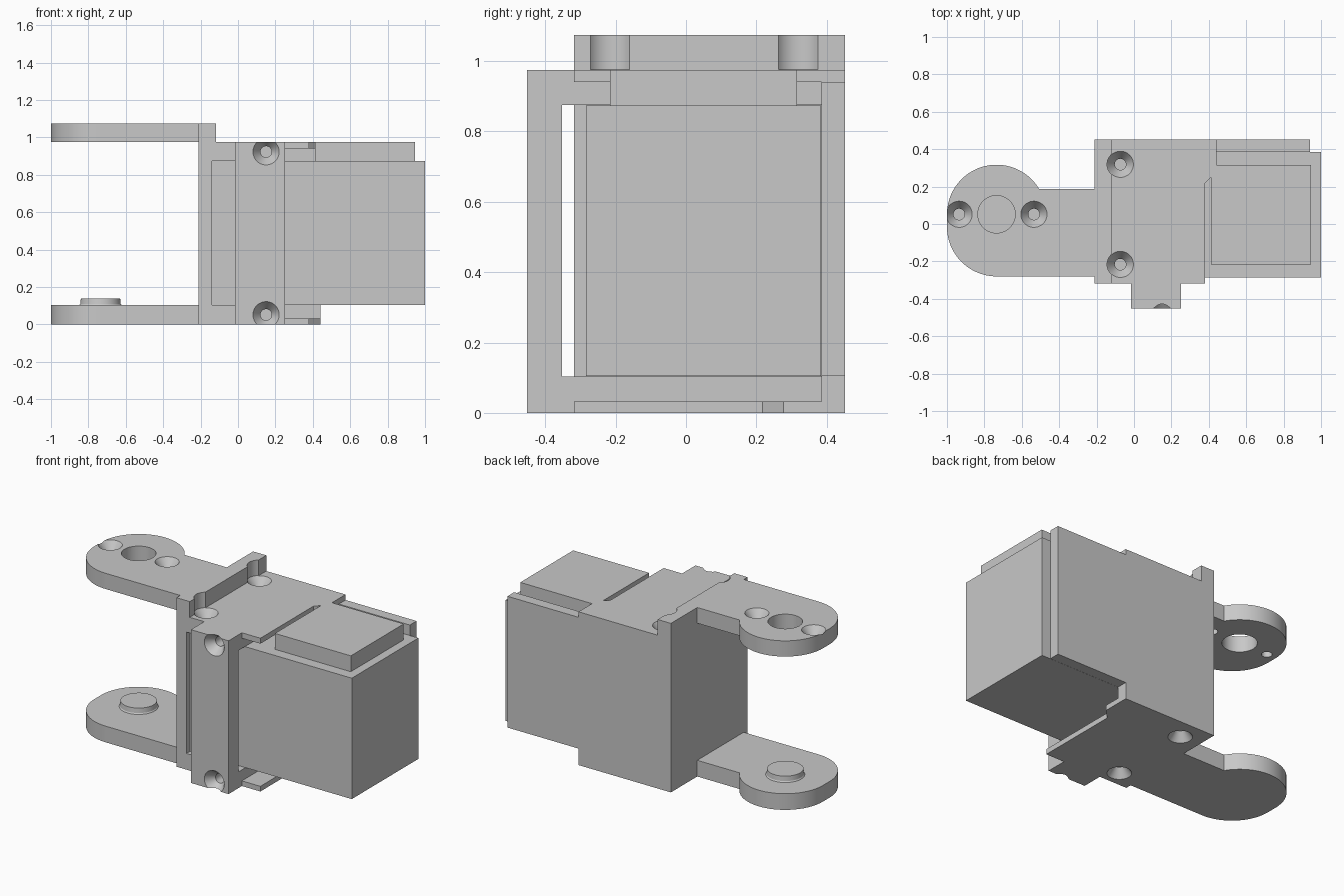
import bpy, bmesh, math
from mathutils import Matrix, Vector

if "Cube" in bpy.data.objects:
    bpy.data.objects.remove(bpy.data.objects["Cube"])

grey = bpy.data.materials.new("plain_grey")
grey.diffuse_color = (0.58, 0.58, 0.58, 1)
grey.use_nodes = True
grey.node_tree.nodes["Principled BSDF"].inputs["Base Color"].default_value = grey.diffuse_color


def finish(name, bm):
    bm.normal_update()
    bmesh.ops.recalc_face_normals(bm, faces=bm.faces)
    if bm.calc_volume(signed=True) < 0:
        bmesh.ops.reverse_faces(bm, faces=bm.faces)
    me = bpy.data.meshes.new(name)
    bm.to_mesh(me)
    bm.free()
    me.materials.append(grey)
    ob = bpy.data.objects.new(name, me)
    bpy.context.collection.objects.link(ob)
    return ob


def prism(name, pts, a, b, axis="z"):
    """Extrude an outline: xy along z, or xz along y."""
    bm = bmesh.new()
    put = (lambda p: (p[0], p[1], a)) if axis == "z" else (lambda p: (p[0], a, p[1]))
    face = bm.faces.new([bm.verts.new(put(p)) for p in pts])
    geo = bmesh.ops.extrude_face_region(bm, geom=[face])["geom"]
    move = Vector((0, 0, b - a)) if axis == "z" else Vector((0, b - a, 0))
    bmesh.ops.translate(bm, vec=move, verts=[v for v in geo if isinstance(v, bmesh.types.BMVert)])
    return finish(name, bm)


def box(name, x0, x1, y0, y1, z0, z1):
    return prism(name, [(x0, y0), (x1, y0), (x1, y1), (x0, y1)], z0, z1)


def lathe(name, profile, pos, out=(0, 0, 1), n=48):
    """Solid of revolution; profile is (radius, height) along the direction out."""
    bm = bmesh.new()
    rings = [[bm.verts.new((r * math.cos(2 * math.pi * i / n), r * math.sin(2 * math.pi * i / n), h))
              for i in range(n)] for r, h in profile]
    for lo, hi in zip(rings, rings[1:]):
        for i in range(n):
            j = (i + 1) % n
            bm.faces.new((lo[i], lo[j], hi[j], hi[i]))
    bm.faces.new(rings[0][::-1])
    bm.faces.new(rings[-1])
    rot = Vector(out).to_track_quat("Z", "Y").to_matrix().to_4x4()
    bmesh.ops.transform(bm, matrix=Matrix.Translation(pos) @ rot, verts=bm.verts)
    return finish(name, bm)


def volume(me):
    bm = bmesh.new()
    bm.from_mesh(me)
    v = bm.calc_volume(signed=True)
    bm.free()
    return v


def combine(target, other, op):
    """Boolean that tries another solver when a cut does not shrink the part."""
    bpy.context.view_layer.objects.active = target
    before = target.data
    start = volume(before)
    for solver, tolerant in (("EXACT", False), ("EXACT", True), ("MANIFOLD", False), ("FLOAT", False)):
        target.data = before.copy()
        mod = target.modifiers.new(op, "BOOLEAN")
        mod.operation, mod.solver, mod.object = op, solver, other
        mod.use_hole_tolerant = tolerant
        bpy.ops.object.modifier_apply(modifier=mod.name)
        change = volume(target.data) - start
        inside = min(v.co.z for v in target.data.vertices) > -0.001
        if inside and (op == "UNION" or -0.02 < change < 0):
            break
    bpy.data.objects.remove(other)


def tidy(me):
    """Merge the flat faces left by the unions."""
    bm = bmesh.new()
    bm.from_mesh(me)
    bmesh.ops.remove_doubles(bm, verts=bm.verts, dist=0.0002)
    bmesh.ops.dissolve_limit(bm, angle_limit=0.01, verts=bm.verts, edges=bm.edges)
    bm.to_mesh(me)
    bm.free()


def arc(cx, cy, r, a0, a1, n=24):
    return [(cx + r * math.cos(math.radians(a0 + (a1 - a0) * i / n)),
             cy + r * math.sin(math.radians(a0 + (a1 - a0) * i / n))) for i in range(n + 1)]


# rounded arm outline shared by the upper and lower arms
PX, PY = -0.735, 0.052
arm = arc(PX, PY, 0.265, 30.6, 180) + arc(PX, -0.015, 0.265, 180, 270) + [(-0.16, -0.28), (-0.16, 0.187)]
lip = [(-0.2, -0.318), (0.38, -0.318), (0.38, 0.217), (0.44, 0.277), (0.44, 0.452), (-0.2, 0.452)]
wall = [(-0.21, 0), (0.44, 0), (0.44, 0.105), (0.94, 0.105), (0.94, 0.94), (0.44, 0.94),
        (0.44, 0.975), (-0.21, 0.975)]

# screw cutters: a narrow hole, a countersink and clearance above
screw = [(0.03, -0.12), (0.03, -0.055), (0.071, 0.0014), (0.071, 0.15)]


def cut_screw(target, pos, out):
    combine(target, lathe("screw_cutter", screw, pos, out), "DIFFERENCE")


# bracket: back plate and rim, top and bottom plates with thin lips, side wall, strap, arms
bracket = box("bracket", -0.21, -0.14, -0.318, 0.452, 0, 1.075)
for part in (
    box("rim", -0.21, -0.117, -0.318, 0.452, 0.9, 1.075),
    box("top_plate", -0.21, 0.25, -0.318, 0.452, 0.875, 0.975),
    box("bottom_plate", -0.21, 0.25, -0.318, 0.452, 0, 0.103),
    prism("top_lip", lip, 0.94, 0.975),
    prism("bottom_lip", lip, 0, 0.033),
    prism("side_wall", wall, 0.385, 0.452, "y"),
    box("strap", -0.015, 0.25, -0.452, -0.352, 0, 0.975),
    box("strap_top", -0.015, 0.25, -0.452, -0.28, 0.875, 0.975),
    box("strap_bottom", -0.015, 0.25, -0.452, -0.28, 0, 0.103),
    prism("upper_arm", arm, 0.975, 1.075),
    prism("lower_arm", arm, 0, 0.103),
    lathe("pivot_boss", [(0.113, 0.09), (0.113, 0.103), (0.108, 0.11), (0.105, 0.14)], (PX, PY, 0)),
):
    combine(bracket, part, "UNION")
tidy(bracket.data)

# countersunk screw holes and the pivot hole
for y in (-0.216, 0.319):
    cut_screw(bracket, (-0.073, y, 0), (0, 0, -1))
    cut_screw(bracket, (-0.073, y, 0.975), (0, 0, 1))
for s in (-1, 1):
    cut_screw(bracket, (PX + s * 0.2, PY, 1.075), (0, 0, 1))
for z in (0.052, 0.923):
    cut_screw(bracket, (0.15, -0.452, z), (0, -1, 0))
combine(bracket, lathe("pivot_cutter", [(0.1, 0.9), (0.1, 1.2)], (PX, PY, 0)), "DIFFERENCE")
tidy(bracket.data)

# motor housing held by the bracket, with its raised cap
motor = box("motor_housing", -0.139, 1, -0.285, 0.384, 0.105, 0.874)
combine(motor, box("motor_cap", 0.411, 0.945, -0.216, 0.316, 0.8, 0.975), "UNION")

for ob in (bracket, motor):
    bpy.ops.object.select_all(action="DESELECT")
    ob.select_set(True)
    bpy.context.view_layer.objects.active = ob
    bpy.ops.object.shade_smooth_by_angle(angle=math.radians(25))
